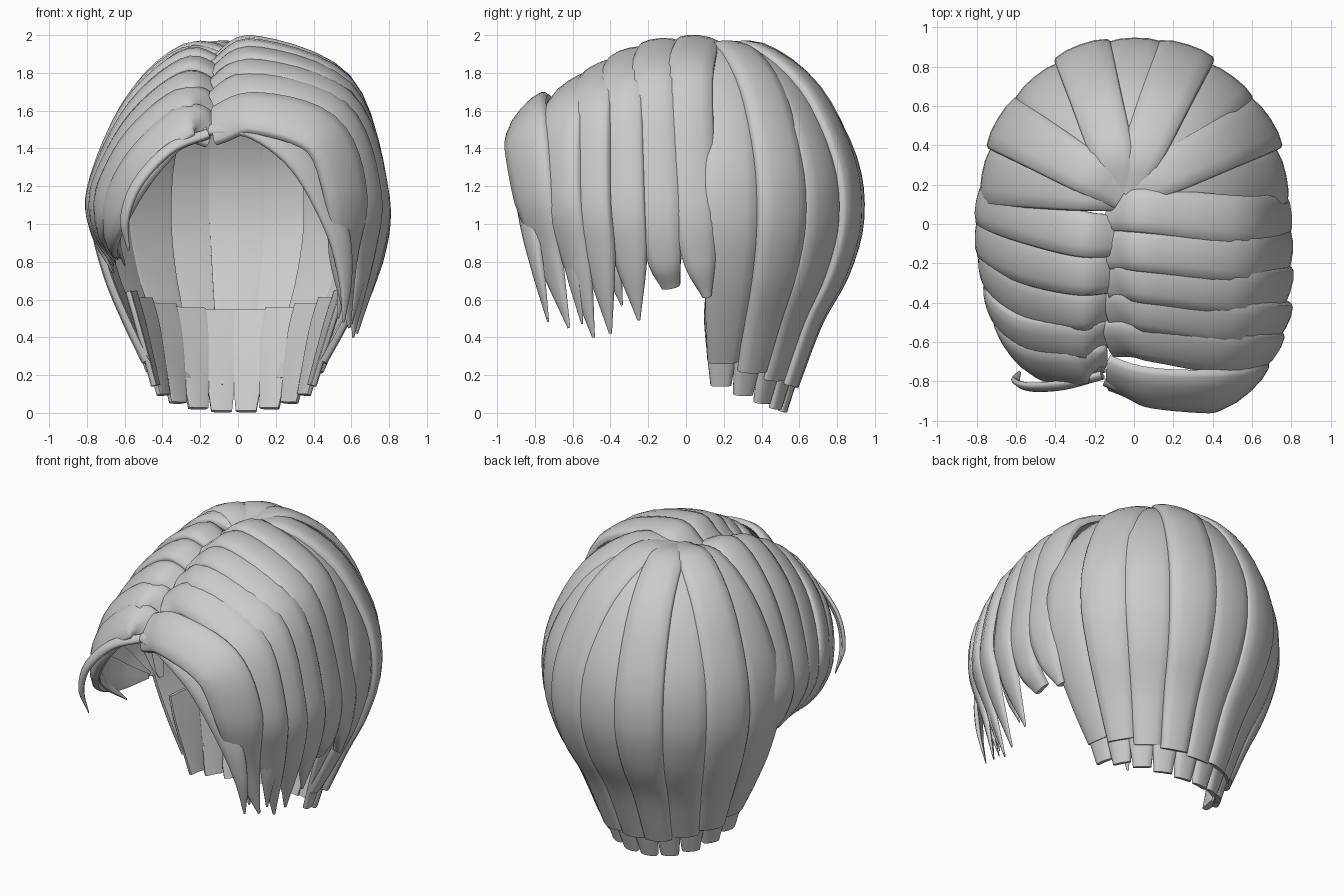
import bpy, bmesh, math
from mathutils import Vector

if "Cube" in bpy.data.objects:
    bpy.data.objects.remove(bpy.data.objects["Cube"])

hair = bpy.data.materials.new("light grey hair")
hair.diffuse_color = (0.6, 0.6, 0.6, 1)
hair.use_nodes = True
hair.node_tree.nodes["Principled BSDF"].inputs["Base Color"].default_value = hair.diffuse_color

# Rounded strap section: (across, thickness) factors
SECTION = [(-.5, -.45), (-.5, .35), (-.46, .8), (-.25, 1), (0, 1.0), (.25, 1),
           (.46, .8), (.5, .35), (.5, -.45), (.4, -.8), (0, -.8), (-.4, -.8)]


def spline(vals, t):
    """Catmull-Rom through numbers or vectors, t in 0..1."""
    n = len(vals) - 1
    i = min(int(t * n), n - 1)
    f = t * n - i
    b, c = vals[i], vals[i + 1]
    a = vals[i - 1] if i > 0 else b * 2 - c
    d = vals[i + 2] if i + 2 <= n else c * 2 - b
    return (b * 2 + (c - a) * f + (a * 2 - b * 5 + c * 4 - d) * f * f
            + (b * 3 - a - c * 3 + d) * f ** 3) * 0.5


def lock(name, pts, widths, thick=.055, arch=.075, steps=28, centre=(0, 0, 1.0),
         pointed=False, tilt=0):
    """Sweep the strap section along a path, facing away from the head centre."""
    pts = [Vector(p) for p in pts]
    centre = Vector(centre)
    bm = bmesh.new()
    rings = []
    for k in range(steps + 1):
        t = k / steps
        p = spline(pts, t)
        tan = (spline(pts, min(t + .01, 1)) - spline(pts, max(t - .01, 0))).normalized()
        out = p - centre
        out = (out - tan * out.dot(tan)).normalized()
        side = tan.cross(out)
        w = max(spline(widths, t), .012)
        h = thick / 2 * (min(1, .15 + (1 - t) * 4) if pointed else 1)
        rings.append([bm.verts.new(p + side * u * w
                                   + out * (v * h + tilt * u * w - arch * w * 4 * u * u))
                      for u, v in SECTION])
    n = len(SECTION)
    for a, b in zip(rings, rings[1:]):
        for j in range(n):
            bm.faces.new((a[j], a[(j + 1) % n], b[(j + 1) % n], b[j]))
    bm.faces.new(rings[0][::-1])
    bm.faces.new(rings[-1])
    bmesh.ops.recalc_face_normals(bm, faces=bm.faces)
    me = bpy.data.meshes.new(name)
    bm.to_mesh(me)
    bm.free()
    me.materials.append(hair)
    ob = bpy.data.objects.new(name, me)
    bpy.context.collection.objects.link(ob)
    bpy.context.view_layer.objects.active = ob
    ob.select_set(True)
    bpy.ops.object.shade_smooth_by_angle(angle=math.radians(50))
    ob.select_set(False)


# Right side locks: parting y, top z, side x, side y, tip, width factor
right_rows = [(.07, 1.97, .765, .04, (.66, .11, .62), 1.0),
              (-.13, 1.955, .77, -.15, (.66, -.08, .67), 1),
              (-.29, 1.905, .76, -.34, (.65, -.25, .49), 1),
              (-.44, 1.83, .74, -.52, (.63, -.40, .42), 1),
              (-.59, 1.74, .685, -.67, (.61, -.49, .40), 1.05),
              (-.77, 1.60, .585, -.82, (.59, -.62, .45), 1.2)]
for i, (y, z, xs, ys, tip, f) in enumerate(right_rows):
    front = i == 5
    path = [(-.13, y, z - (.07 if front else .11)),
            (.09, y * .85 + ys * .15 - (.07 if front else 0), z),
            (.12 + (xs - .12) * .72, (y + ys) / 2 - (.07 if front else .04), 1.15 + (z - 1.15) * .74),
            (xs, ys, 1.15), (xs * .97, ys * .55 + tip[1] * .45, .82), tip]
    blunt = .05 if i == 0 else .10 if i == 1 else .015
    lock(f"right_lock_{i + 1}", path, [.21 * f, .23 * f, .255 * f, .24 * f, .18, blunt],
         pointed=i > 1, tilt=.08 if i else .03)

# Thin strands framing the face and hanging behind the right tips
lock("right_face_strand", [(-.15, -.80, 1.50), (.08, -.89, 1.50), (.34, -.89, 1.33),
     (.52, -.84, 1.0), (.57, -.78, .72), (.56, -.73, .48)],
     [.06, .10, .15, .14, .08, .012], .035, pointed=True)
for i, (x, y, z) in enumerate([(.60, -.55, .47), (.62, -.34, .57), (.53, -.64, .5)]):
    lock(f"right_under_strand_{i + 1}", [(x, y - .14, 1.35), (x + .06, y - .12, 1.1),
         (x + .05, y - .06, .8), (x, y, z)], [.1, .13, .11, .012], .03, pointed=True)

# Left side locks swept back towards the ear
left_paths = [
    [(-.07, -.06, 1.85), (-.28, -.05, 1.90), (-.58, .04, 1.63), (-.765, .10, 1.2), (-.745, .13, .95), (-.66, .13, .74)],
    [(-.08, -.25, 1.79), (-.28, -.25, 1.85), (-.57, -.18, 1.61), (-.77, -.08, 1.2), (-.75, .0, .97), (-.66, .06, .78)],
    [(-.10, -.41, 1.69), (-.28, -.44, 1.76), (-.56, -.39, 1.53), (-.75, -.25, 1.18), (-.74, -.10, .97), (-.65, .03, .80)],
    [(-.13, -.56, 1.59), (-.28, -.60, 1.66), (-.55, -.58, 1.43), (-.72, -.43, 1.12), (-.715, -.22, .95), (-.64, -.02, .82)],
    [(-.15, -.68, 1.50), (-.28, -.73, 1.55), (-.52, -.71, 1.32), (-.665, -.56, 1.06), (-.68, -.33, .92), (-.62, -.06, .83)]]
for i, path in enumerate(left_paths):
    lock(f"left_lock_{i + 1}", path, [.21, .235, .26, .24, .19, .03], pointed=True,
         tilt=-.08 if i else -.04)

# Loose curls at the left of the face
lock("left_face_curl", [(-.16, -.77, 1.48), (-.36, -.82, 1.40), (-.53, -.83, 1.22),
     (-.60, -.80, 1.03), (-.58, -.75, .86)], [.05, .06, .06, .05, .012], .03, pointed=True)
lock("left_face_strand", [(-.16, -.73, 1.49), (-.36, -.76, 1.41), (-.56, -.68, 1.15),
     (-.65, -.50, .95), (-.60, -.32, .78)], [.08, .10, .10, .08, .012], .03, pointed=True)


def around(angle, r, z):
    """Point on the head outline, drifting to the crown as r shrinks."""
    m = max(0, min(r, 1))
    ry = .825 * (1 - .13 * max(0, (.8 - z) / .8))
    return (-.05 * (1 - m) + .765 * r * math.cos(angle),
            .15 - .05 * m + ry * r * math.sin(angle), z)


# Back locks fanning from the crown, alternate ones raised
for i in range(9):
    a = math.radians(10 + 20 * i)
    end = .30 - .16 * math.sin(a)
    lift = .022 * (i % 2)
    path = [around(a, r + lift * (r > .5) - .01, z + lift * (r < .8) * (z > 1)) for r, z in
            [(.02, 1.89), (.34, 1.91), (.70, 1.70), (.95, 1.35), (1.0, 1.03),
             (.91, .74), (.76, .48), (.62, end)]]
    lock(f"back_lock_{i + 1}", path, [.17, .225, .265, .295, .30, .265, .22, .17],
         arch=.06, centre=(0, .1, 1.0), tilt=.02)

# Short inner row at the nape
for i in range(10):
    a = math.radians(9 + 18 * i)
    end = .17 - .165 * math.sin(a)
    top = .66 - .12 * math.sin(a)
    path = [around(a, r, z) for r, z in [(.74, top), (.67, top * .65 + end * .35), (.55, end)]]
    lock(f"nape_lock_{i + 1}", path, [.20, .20, .11], .04, .06, 10, (0, .1, 1.0))
